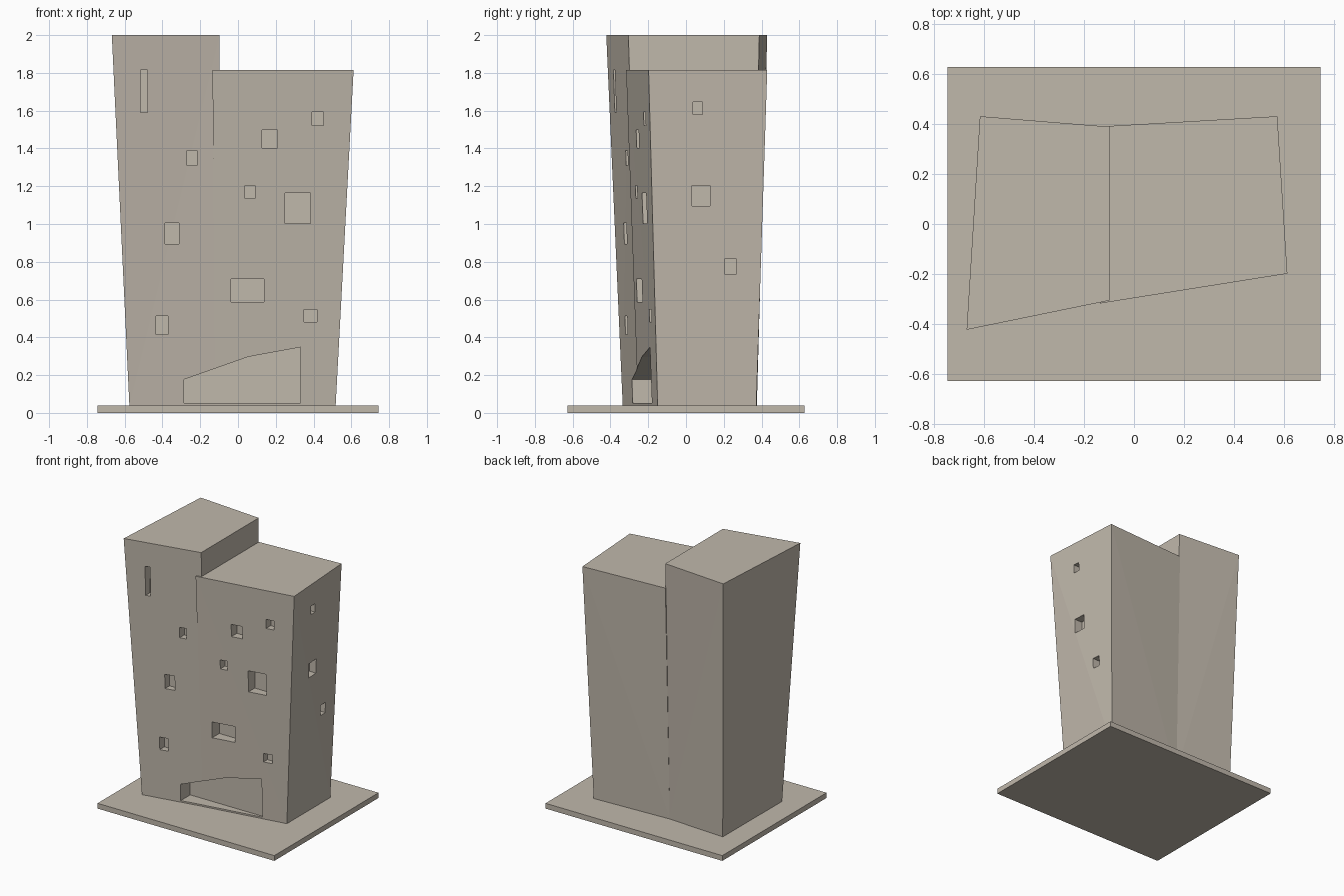
import bpy, bmesh

if "Cube" in bpy.data.objects:
    bpy.data.objects.remove(bpy.data.objects["Cube"])

stone = bpy.data.materials.new("warm grey stone")
stone.diffuse_color = (0.53, 0.48, 0.41, 1)
stone.use_nodes = True
stone.node_tree.nodes["Principled BSDF"].inputs["Base Color"].default_value = stone.diffuse_color


def make(name, verts, faces):
    mesh = bpy.data.meshes.new(name)
    mesh.from_pydata(verts, [], faces)
    bm = bmesh.new()
    bm.from_mesh(mesh)
    bmesh.ops.recalc_face_normals(bm, faces=bm.faces)
    bm.to_mesh(mesh)
    bm.free()
    mesh.materials.append(stone)
    ob = bpy.data.objects.new(name, mesh)
    bpy.context.collection.objects.link(ob)
    return ob


def prism(name, low, high):
    """Solid between two matching rings of points."""
    n = len(low)
    faces = [tuple(range(n)), tuple(range(n, 2 * n))]
    faces += [(i, (i + 1) % n, (i + 1) % n + n, i + n) for i in range(n)]
    return make(name, low + high, faces)


def tower(name, bottom, top, z0, z1, rising):
    """Leaning block; each twisted wall is split along a chosen diagonal."""
    verts = [(x, y, z0) for x, y in bottom] + [(x, y, z1) for x, y in top]
    faces = [(3, 2, 1, 0), (4, 5, 6), (4, 6, 7)]
    for i in range(4):
        j = (i + 1) % 4
        if rising[i]:
            faces += [(i, j, j + 4), (i, j + 4, i + 4)]
        else:
            faces += [(i, j, i + 4), (j, j + 4, i + 4)]
    return make(name, verts, faces)


# Base slab
B = [(-0.745, -0.627), (0.745, -0.627), (0.745, 0.627), (-0.745, 0.627)]
prism("base_slab", [(x, y, 0) for x, y in B], [(x, y, 0.04) for x, y in B])

# Two leaning towers (front-left, front-right, back-right, back-left)
left = tower("tall_tower",
             [(-0.575, -0.335), (-0.10, -0.248), (-0.10, 0.345), (-0.572, 0.375)],
             [(-0.668, -0.422), (-0.097, -0.305), (-0.097, 0.388), (-0.615, 0.43)],
             0.04, 2.0, (True, True, True, False))
right = tower("short_tower",
              [(-0.12, -0.253), (0.517, -0.15), (0.517, 0.372), (-0.105, 0.345)],
              [(-0.135, -0.317), (0.612, -0.198), (0.572, 0.43), (-0.10, 0.391)],
              0.04, 1.815, (False, False, False, False))


def front_y(x, z):
    """Approximate depth of the front walls."""
    t = z / 2
    if x < -0.12:
        return -0.335 - 0.087 * t + (x + 0.575 + 0.093 * t) * (0.185 + 0.02 * t)
    return -0.253 - 0.070 * t + (x + 0.12) * 0.16


cutters = []

# Front windows: x0, x1, z0, z1, depth
for x0, x1, z0, z1, d in [
        (-0.515, -0.478, 1.59, 1.815, 0.06), (-0.27, -0.218, 1.31, 1.39, 0.06),
        (-0.387, -0.313, 0.895, 1.005, 0.06), (-0.435, -0.37, 0.415, 0.512, 0.06),
        (0.127, 0.21, 1.403, 1.498, 0.07), (0.392, 0.453, 1.522, 1.592, 0.06),
        (0.037, 0.09, 1.135, 1.205, 0.06), (0.248, 0.385, 1.002, 1.165, 0.08),
        (-0.037, 0.138, 0.588, 0.71, 0.09), (0.35, 0.418, 0.482, 0.548, 0.05)]:
    y = front_y(x0, (z0 + z1) / 2) + d
    ring = [(x0, z0), (x1, z0), (x1, z1), (x0, z1)]
    cutters.append(prism("front_window_cutter", [(a, -0.8, b) for a, b in ring],
                         [(a, y, b) for a, b in ring]))

# Side windows: y0, y1, z0, z1
for y0, y1, z0, z1 in [(0.037, 0.088, 1.58, 1.645), (0.032, 0.127, 1.095, 1.205),
                       (0.205, 0.268, 0.735, 0.815)]:
    x = 0.50 + 0.045 * (z0 + z1) / 2 - 0.04
    ring = [(y0, z0), (y1, z0), (y1, z1), (y0, z1)]
    cutters.append(prism("side_window_cutter", [(x, a, b) for a, b in ring],
                         [(0.8, a, b) for a, b in ring]))

# Slanted entrance recess
ring = [(-0.285, 0.052), (0.332, 0.052), (0.332, 0.348), (0.055, 0.297), (-0.285, 0.177)]
cutters.append(prism("entrance_cutter", [(a, -0.8, b) for a, b in ring],
                     [(a, -0.168, b) for a, b in ring]))

for cutter in cutters:
    cutter.hide_render = True
    cutter.hide_set(True)
    for body in (left, right):
        mod = body.modifiers.new("cut", "BOOLEAN")
        mod.operation = "DIFFERENCE"
        mod.solver = "EXACT"
        mod.object = cutter
